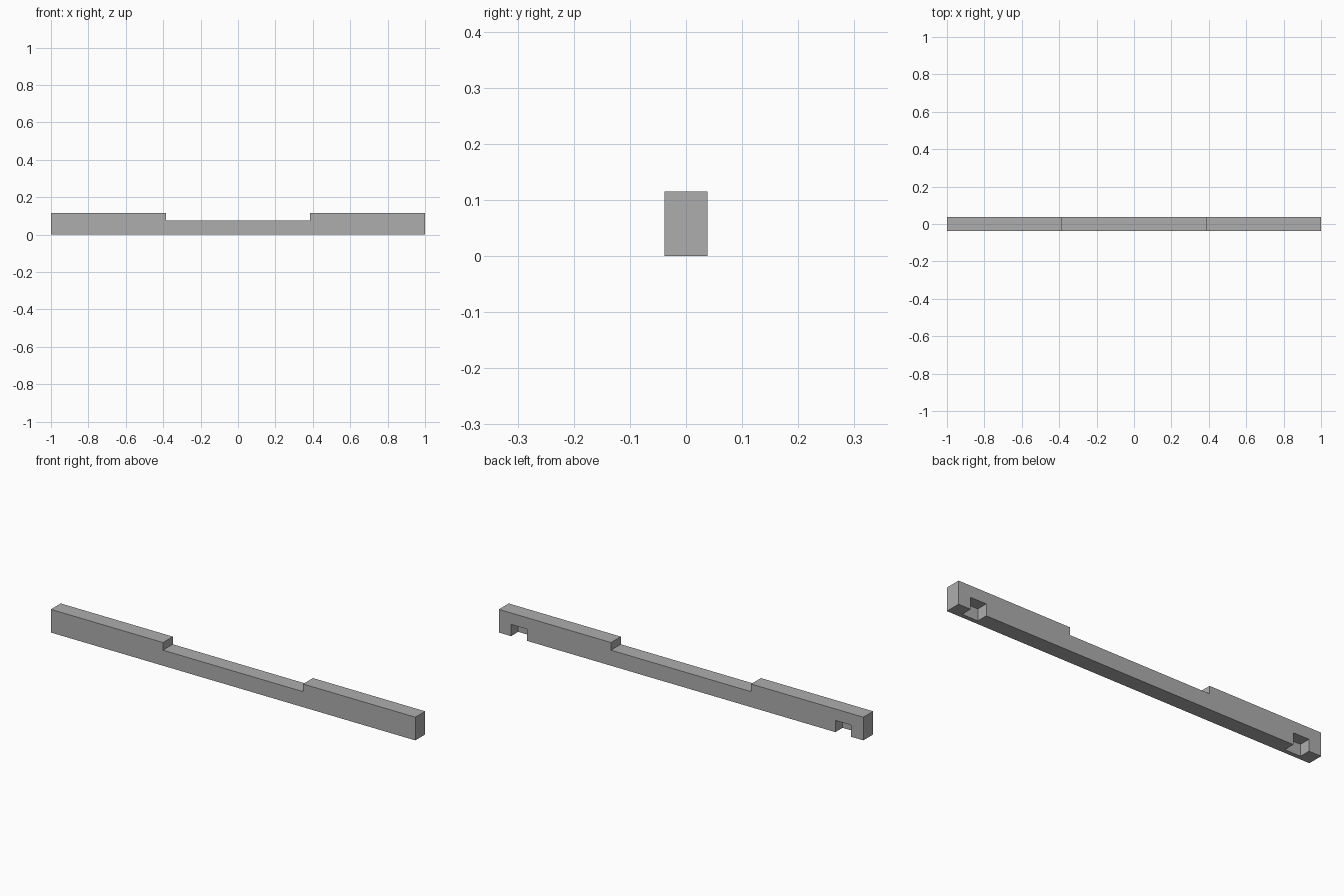
import bpy, bmesh
from mathutils import Matrix

cube = bpy.data.objects.get("Cube")
if cube:
    bpy.data.objects.remove(cube, do_unlink=True)

HALF_DEPTH = 0.0385
HEIGHT = 0.115
SADDLE_X, SADDLE_Z = 0.3846, 0.077
SLOT_IN, SLOT_OUT = 0.847, 0.933
SLOT_HEIGHT, SLOT_DEPTH = 0.058, 0.056
MARGIN = 0.02

grey = bpy.data.materials.new("plain_grey")
grey.use_nodes = True
colour = (0.42, 0.42, 0.42, 1)
grey.diffuse_color = colour
grey.node_tree.nodes["Principled BSDF"].inputs["Base Color"].default_value = colour


def add_object(name, bm):
    bmesh.ops.recalc_face_normals(bm, faces=bm.faces)
    mesh = bpy.data.meshes.new(name)
    bm.to_mesh(mesh)
    bm.free()
    mesh.materials.append(grey)
    obj = bpy.data.objects.new(name, mesh)
    bpy.context.collection.objects.link(obj)
    return obj


def box(name, low, high):
    bm = bmesh.new()
    bmesh.ops.create_cube(bm, size=1)
    size = [b - a for a, b in zip(low, high)]
    centre = [(a + b) / 2 for a, b in zip(low, high)]
    bmesh.ops.transform(bm, verts=bm.verts,
                        matrix=Matrix.Translation(centre) @ Matrix.Diagonal((*size, 1)))
    return add_object(name, bm)


# Bar with a lowered middle, extruded from its front outline
half = [(1, 0), (1, HEIGHT), (SADDLE_X, HEIGHT), (SADDLE_X, SADDLE_Z)]
outline = half + [(-x, z) for x, z in reversed(half)]
bm = bmesh.new()
face = bm.faces.new([bm.verts.new((x, -HALF_DEPTH, z)) for x, z in outline])
extruded = bmesh.ops.extrude_face_region(bm, geom=[face], use_keep_orig=True)
back = [v for v in extruded["geom"] if isinstance(v, bmesh.types.BMVert)]
bmesh.ops.translate(bm, verts=back, vec=(0, 2 * HALF_DEPTH, 0))
bar = add_object("notched_bar", bm)

# Blind slots in the back, open at the bottom, near both ends
for side, sign in (("left", 1), ("right", -1)):
    x_low, x_high = sorted((sign * SLOT_IN, sign * SLOT_OUT))
    cutter = box(side + "_slot_cutter",
                 (x_low, HALF_DEPTH - SLOT_DEPTH, -MARGIN),
                 (x_high, HALF_DEPTH + MARGIN, SLOT_HEIGHT))
    cutter.hide_render = True
    cut = bar.modifiers.new(side + "_slot", 'BOOLEAN')
    cut.operation = 'DIFFERENCE'
    cut.solver = 'EXACT'
    cut.object = cutter
    bpy.context.view_layer.objects.active = bar
    bpy.ops.object.modifier_apply(modifier=cut.name)
    bpy.data.objects.remove(cutter, do_unlink=True)
